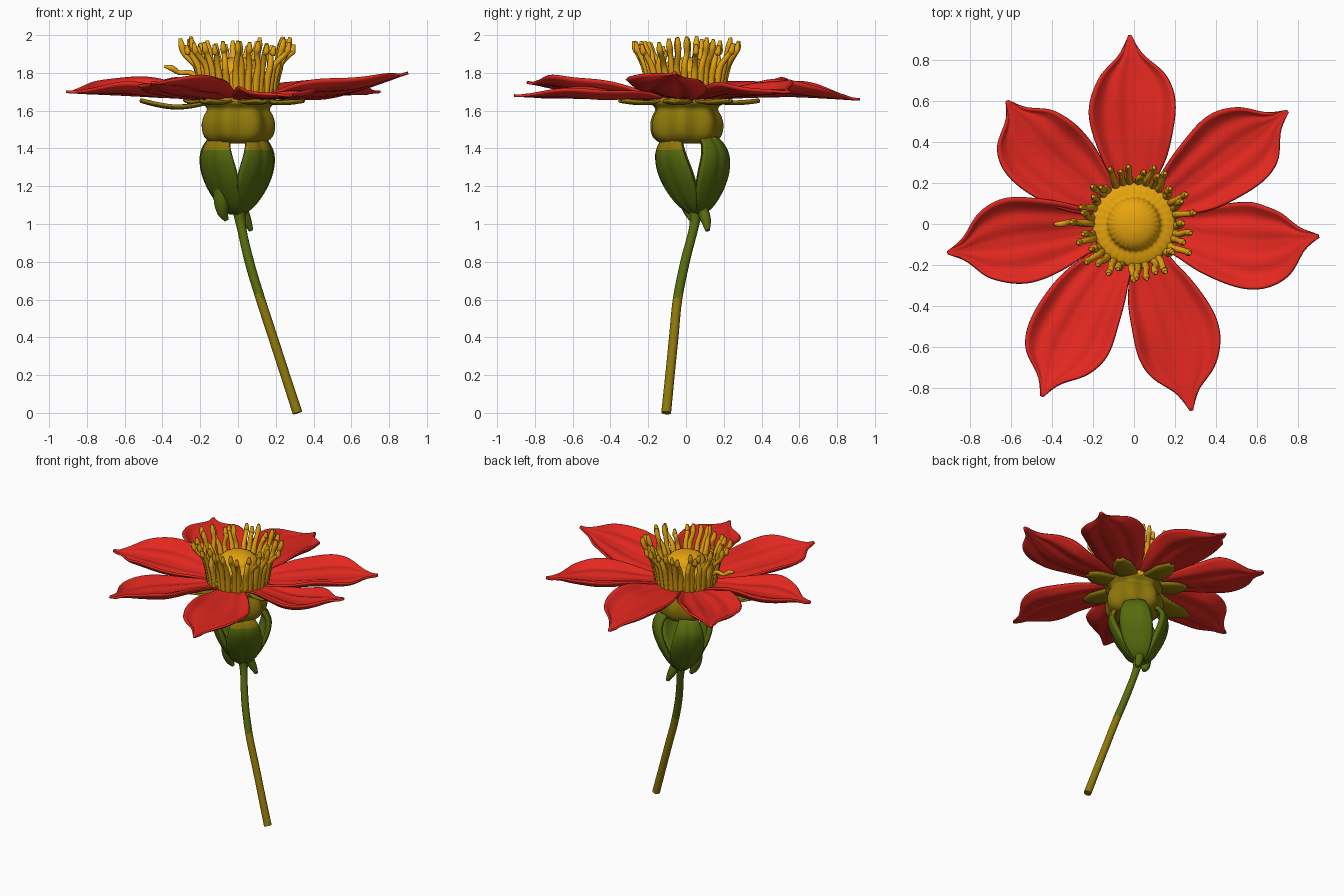
import bpy, bmesh, math, random
from mathutils import Vector as V

if "Cube" in bpy.data.objects:
    bpy.data.objects.remove(bpy.data.objects["Cube"])
random.seed(4)

def mat(name, c):
    m = bpy.data.materials.new(name)
    m.diffuse_color = (*c, 1)
    m.use_nodes = True
    m.node_tree.nodes["Principled BSDF"].inputs["Base Color"].default_value = m.diffuse_color
    return m

RED = mat("petal red", (0.77, 0.021, 0.014))
GOLD = mat("stamen gold", (0.80, 0.375, 0.004))
OLIVE = mat("olive brown", (0.27, 0.185, 0.003))
GREEN = mat("leaf green", (0.095, 0.145, 0.004))

def spl(keys, t):
    """Catmull-Rom through evenly spaced keys (floats or vectors)."""
    n = len(keys) - 1
    x = min(max(t, 0), 1) * n
    i = min(int(x), n - 1)
    f = x - i
    b, c = keys[i], keys[i + 1]
    a = keys[i - 1] if i > 0 else b * 2 - c
    d = keys[i + 2] if i + 2 <= n else c * 2 - b
    return (b * 2 + (c - a) * f + (a * 2 - b * 5 + c * 4 - d) * f * f
            + (b * 3 - a - c * 3 + d) * f ** 3) * 0.5

def grid(name, fn, nu, nv, mats, wrap=False, caps=False, thick=0, pick=None):
    """Surface from fn(u, v); wrap closes it in v."""
    bm = bmesh.new()
    cols = nv if wrap else nv + 1
    rows = [[bm.verts.new(fn(i / nu, j / nv)) for j in range(cols)] for i in range(nu + 1)]
    for i in range(nu):
        for j in range(nv):
            k = (j + 1) % cols
            bm.faces.new((rows[i][j], rows[i + 1][j], rows[i + 1][k], rows[i][k]))
    if caps:
        bm.faces.new(rows[0])
        bm.faces.new(rows[-1][::-1])
    bmesh.ops.recalc_face_normals(bm, faces=bm.faces)
    for f in bm.faces:
        f.smooth = len(f.verts) == 4
        if pick:
            f.material_index = pick(f.calc_center_median())
    me = bpy.data.meshes.new(name)
    bm.to_mesh(me)
    bm.free()
    for m in mats:
        me.materials.append(m)
    ob = bpy.data.objects.new(name, me)
    bpy.context.collection.objects.link(ob)
    if thick:
        s = ob.modifiers.new("thickness", 'SOLIDIFY')
        s.thickness = thick
        s.offset = 0
    return ob

def tube(name, keys, radii, mats, nu=12, nv=10, pick=None):
    keys = [V(k) for k in keys]
    def fn(u, v):
        d = (spl(keys, min(u + .01, 1)) - spl(keys, max(u - .01, 0))).normalized()
        s = d.cross(V((0.31, 0.95, 0))).normalized()
        t = d.cross(s)
        a = v * math.tau
        return spl(keys, u) + (s * math.cos(a) + t * math.sin(a)) * spl(radii, u)
    return grid(name, fn, nu, nv, mats, True, True, pick=pick)

def lathe(name, prof, mats, lobes=0, amp=0, nu=24):
    rs, zs = [p[0] for p in prof], [p[1] for p in prof]
    def fn(u, v):
        a = v * math.tau
        r = max(spl(rs, u), .001) * (1 + amp * math.cos(lobes * a + 1) * math.sin(u * math.pi))
        return V((r * math.cos(a), r * math.sin(a), spl(zs, u)))
    return grid(name, fn, nu, 90, mats, True, True)

# Stem: brownish below, green above
tube("stem", [(.315, -.105, 0), (.25, -.085, .2), (.185, -.065, .4), (.12, -.045, .6),
              (.06, -.005, .8), (.015, .045, 1.0), (0, .055, 1.14)],
     [.026, .025, .025, .025, .025, .026, .05], [OLIVE, GREEN], 40, 16,
     lambda c: int(c.z > .62))

# Four bulging sepals around a hollow, plus two small hanging tips
SR = [.025, .075, .125, .165, .18, .15, .085]
SZ = [1.06, 1.11, 1.19, 1.28, 1.37, 1.44, 1.475]
SW = [.025, .07, .105, .115, .10, .07, .05]
for n, (deg, wide, bulge) in enumerate(((45, .9, 1.1), (135, .92, 1.08), (225, 1.05, 1), (315, 1, 1.02))):
    a = math.radians(deg)
    out, side = V((math.cos(a), math.sin(a), 0)), V((-math.sin(a), math.cos(a), 0))
    def sepal(u, v):
        s = v * 2 - 1
        w, r = spl(SW, u) * wide, spl(SR, u) * bulge
        r -= .3 * w * s * s + .008 * math.exp(-(s * 5) ** 2)
        return V((-.005, .06 - .045 * u, spl(SZ, u))) + out * r + side * w * s
    grid("sepal_%d" % n, sepal, 24, 12, [GREEN, OLIVE], thick=.028,
         pick=lambda c: int(c.z > 1.38 and math.hypot(c.x, c.y) < .17))
tube("hanging_tip_left", [(-.08, .0, 1.2), (-.085, .01, 1.12), (-.08, .02, 1.06), (-.06, .03, 1.02)],
     [.05, .045, .03, .012], [GREEN])
tube("hanging_tip_right", [(.0, .07, 1.12), (.025, .09, 1.07), (.045, .105, 1.02), (.07, .115, .965)],
     [.03, .03, .027, .012], [GREEN])

# Lobed receptacle under the flower
lathe("receptacle", [(.03, 1.45), (.12, 1.425), (.175, 1.46), (.188, 1.52), (.178, 1.57),
                     (.162, 1.61), (.19, 1.65), (.1, 1.67)], [OLIVE], 7, .06)

# Seven upward-cupped petals: mid point, tip point, sideways tilt, cup depth
PETALS = [
    ((-.005, .54, 1.675), (-.02, .92, 1.66), .00, .07),
    ((.46, .335, 1.68), (.75, .55, 1.70), .015, .06),
    ((.56, -.105, 1.69), (.90, -.06, 1.80), -.025, .05),
    ((.20, -.53, 1.665), (.28, -.91, 1.68), .00, .04),
    ((-.30, -.51, 1.685), (-.45, -.84, 1.75), .03, .06),
    ((-.56, -.08, 1.68), (-.91, -.14, 1.70), -.02, .07),
    ((-.43, .34, 1.69), (-.62, .60, 1.73), .00, .06)]
PW = [.08, .115, .162, .192, .205, .193, .15, .055, .008]
for n, (mid, tip, tilt, cup) in enumerate(PETALS):
    mid, tip = V(mid), V(tip)
    flat = V((mid.x, mid.y, 0)).normalized()
    keys = [flat * .13 + V((0, 0, 1.665)), mid, tip]
    ph = random.uniform(0, 6)
    def petal(u, v):
        k = v * 2 - 1
        d = spl(keys, min(u + .02, 1)) - spl(keys, max(u - .02, 0))
        s = V((-d.y, d.x, 0)).normalized()
        env = math.sin(min(u * 1.05, 1) * math.pi)
        z = env * (tilt * k + cup * k * k - .011 * math.cos(k * 9)
                   + .016 * math.exp(-(k * 7) ** 2))
        z += .012 * k * math.sin(u * 9 + ph) * env
        w = spl(PW, u) * (1 + .03 * math.sin(u * 11 + ph + k))
        return spl(keys, u) + s * (w * k) + V((0, 0, z))
    grid("petal_%d" % n, petal, 36, 24, [RED], thick=.014)

# Narrow bracts beneath the petals, one of them larger
for n, p in enumerate(PETALS):
    big = n == 5
    d = V((p[0][0], p[0][1], 0)).normalized()
    s = V((-d.y, d.x, 0))
    L = .52 if big else random.uniform(.34, .4)
    def bract(u, v):
        k = v * 2 - 1
        w = spl([.06, .07, .075, .065, .02], u) * (1.2 if big else 1)
        z = 1.648 - (.035 if big else .012) * math.sin(u * math.pi) + .012 * k * k
        return d * (.13 + (L - .13) * u) + s * (w * k) + V((0, 0, z))
    grid("bract_%d" % n, bract, 12, 6, [OLIVE], thick=.014)

# Golden centre: fluted collar with a dome inside
lathe("flower_centre", [(.185, 1.64), (.205, 1.70), (.205, 1.75), (.2, 1.785), (.17, 1.80),
                        (.135, 1.81), (.12, 1.84), (.09, 1.865), (.045, 1.88), (0, 1.883)],
      [GOLD], 30, .03, 40)

# Ring of stamens with swollen tips
N = 34
for n in range(N):
    a = math.tau * (n + random.uniform(-.25, .25)) / N
    R = random.uniform(.28, .315) if n % 2 else random.uniform(.24, .275)
    h = random.uniform(1.93, 1.985)
    b = a + random.uniform(-.08, .08)
    def at(r, ang, z):
        return (r * math.cos(ang), r * math.sin(ang), z)
    tube("stamen_%d" % n, [at(.19, a, 1.68), at(.205, a, 1.77), at(.225, a, 1.84),
                           at(R - .03, b, 1.90), at(R - .016, b, h - .03), at(R - .008, b, h + .01)],
         [.021, .02, .017, .015, .018, .009], [GOLD], 14, 8)
# One stray stamen drooping to the left
tube("stray_stamen", [(-.19, 0, 1.75), (-.25, 0, 1.80), (-.31, .01, 1.80), (-.35, 0, 1.825),
                      (-.39, 0, 1.835)], [.016, .014, .012, .016, .007], [GOLD], 14, 8)
